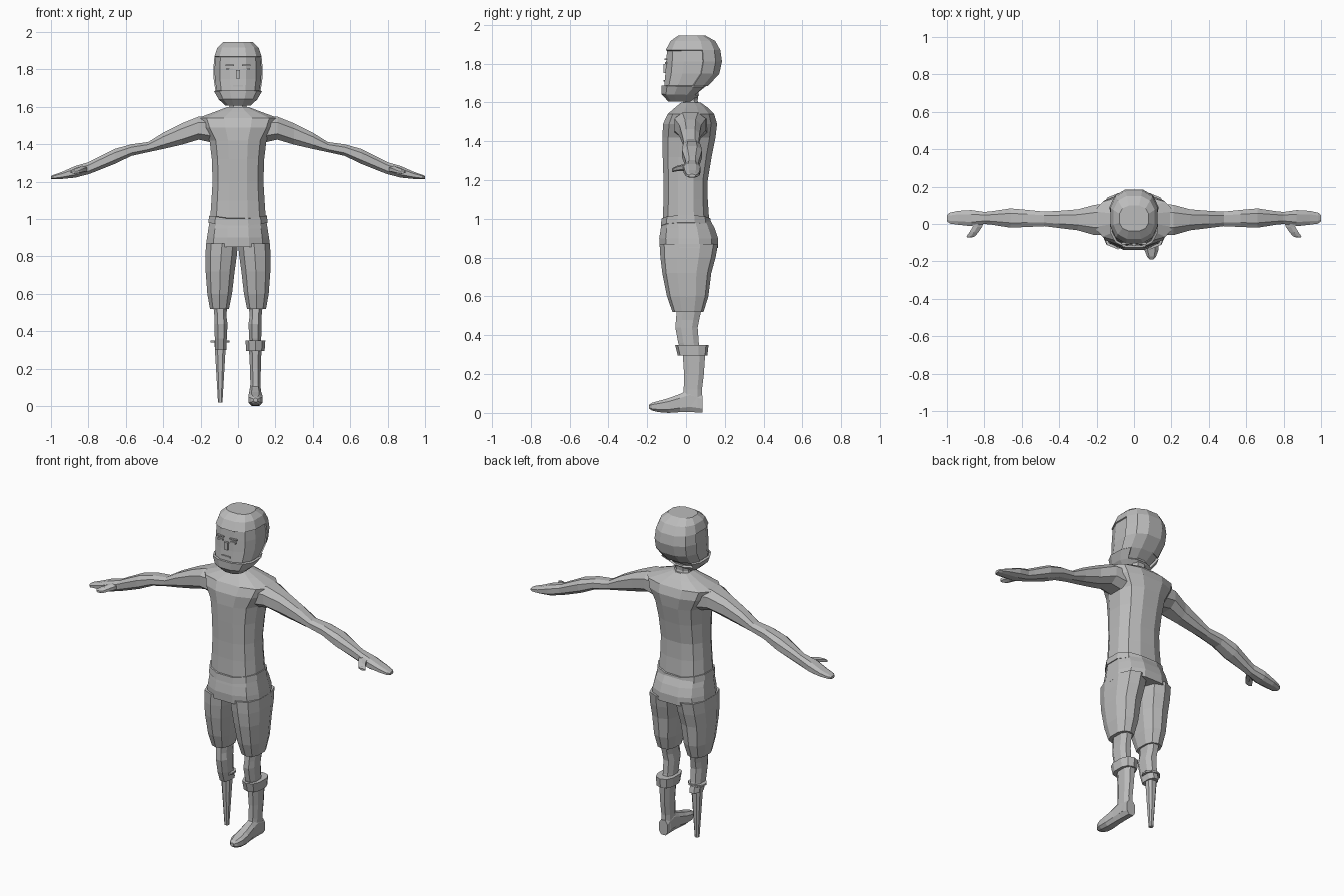
import bpy, bmesh, math
from mathutils import Vector

grey = bpy.data.materials.new("plain grey")
grey.diffuse_color = (0.5, 0.5, 0.5, 1)


def finish(name, bm):
    bmesh.ops.recalc_face_normals(bm, faces=bm.faces)
    me = bpy.data.meshes.new(name)
    bm.to_mesh(me)
    bm.free()
    me.materials.append(grey)
    ob = bpy.data.objects.new(name, me)
    bpy.context.collection.objects.link(ob)
    return ob


def ring(axis, pos, u0, u1, v0, v1, n, power, dip):
    """Rounded cross-section filling the rectangle u0..u1 by v0..v1 at pos along axis."""
    angles = [2 * math.pi * (i + 0.5) / n for i in range(n)]
    sup = lambda c: math.copysign(abs(c) ** power, c)
    mu = max(sup(math.cos(a)) for a in angles)
    mv = max(sup(math.sin(a)) for a in angles)
    pts = []
    for a in angles:
        s, t = sup(math.cos(a)) / mu, sup(math.sin(a)) / mv
        u = (u0 + u1) / 2 + s * (u1 - u0) / 2
        v = (v0 + v1) / 2 + t * (v1 - v0) / 2
        p = pos - dip * (1 - abs(s))
        pts.append({"x": (p, u, v), "y": (u, p, v), "z": (u, v, p)}[axis])
    return pts


def loft_bm(axis, rows, n=12, power=0.8, side=1, dip=0):
    bm = bmesh.new()
    rings = []
    for r in rows:
        rings.append([bm.verts.new((x * side, y, z))
                      for x, y, z in ring(axis, *r, n, power, dip)])
    for a, b in zip(rings, rings[1:]):
        for i in range(n):
            j = (i + 1) % n
            bm.faces.new((a[i], a[j], b[j], b[i]))
    bm.faces.new(rings[0])
    bm.faces.new(rings[-1])
    return bm


def loft(name, *args, **kw):
    return finish(name, loft_bm(*args, **kw))


def box(name, x, y, z, sx, sy, sz):
    bm = bmesh.new()
    bmesh.ops.create_cube(bm, size=1)
    for v in bm.verts:
        v.co = (x + v.co.x * sx, y + v.co.y * sy, z + v.co.z * sz)
    return finish(name, bm)


# Shirt, with sloping shoulders
loft("shirt", "z", [
    (0.98, -.150, .150, -.120, .120), (1.10, -.142, .142, -.116, .112),
    (1.20, -.136, .136, -.116, .112), (1.32, -.140, .140, -.120, .132),
    (1.42, -.152, .152, -.122, .152), (1.49, -.195, .195, -.118, .160),
    (1.54, -.215, .215, -.095, .145), (1.575, -.120, .120, -.055, .110),
    (1.60, -.055, .055, -.025, .075)])
# Shirt hem, dipping at front and back
loft("shirt_hem", "z", [(0.98, -.158, .158, -.130, .130),
                        (1.018, -.155, .155, -.126, .126)], dip=.024)
loft("neck", "z", [(1.57, -.055, .055, -.025, .075), (1.61, -.045, .045, -.012, .060),
                   (1.66, -.050, .050, -.015, .065)], n=8)

# Head, then hair and beard shells taken from the same form
HEAD = [(1.62, -.060, .060, -.085, .030), (1.65, -.092, .092, -.112, .060),
        (1.69, -.115, .115, -.112, .110), (1.75, -.124, .124, -.106, .165),
        (1.81, -.125, .125, -.102, .178), (1.865, -.120, .120, -.098, .170),
        (1.91, -.105, .105, -.075, .145), (1.938, -.075, .075, -.035, .095)]
loft("head", "z", HEAD)


def shell(name, keep, scale):
    bm = loft_bm("z", HEAD)
    bmesh.ops.recalc_face_normals(bm, faces=bm.faces)
    drop = [f for f in bm.faces if not keep(f.calc_center_median())]
    bmesh.ops.delete(bm, geom=drop, context="FACES")
    pivot = Vector((0, .03, 1.78))
    for v in bm.verts:
        v.co = pivot + (v.co - pivot) * scale
    ob = finish(name, bm)
    mod = ob.modifiers.new("thickness", "SOLIDIFY")
    mod.thickness = .012
    mod.offset = -1


shell("hair", lambda c: c.z > 1.87 or (c.y > .07 and c.z > 1.69), 1.05)
shell("beard", lambda c: c.z < 1.68 and c.y < .05, 1.02)

# Face details
for s, label in ((1, "left"), (-1, "right")):
    box(label + "_eyebrow", s * .043, -.104, 1.822, .045, .012, .008)
    box(label + "_eye", s * .043, -.104, 1.803, .035, .010, .010)
box("nose", 0, -.108, 1.775, .022, .018, .045)
box("mouth", 0, -.111, 1.712, .055, .010, .008)

# Shorts
loft("shorts_hips", "z", [(0.85, -.172, .172, -.135, .165), (0.90, -.166, .166, -.138, .165),
                          (0.95, -.158, .158, -.130, .148), (1.0, -.150, .150, -.120, .122)])

for s, label in ((1, "left"), (-1, "right")):
    loft(label + "_shorts_leg", "z", [
        (0.52, .048, .150, -.070, .090), (0.60, .032, .164, -.098, .115),
        (0.72, .018, .173, -.122, .130), (0.80, .007, .174, -.132, .152),
        (0.87, .000, .171, -.136, .165)], n=10, side=s)
    # Knee and upper shin
    loft(label + "_knee", "z", [
        (0.30, .062, .122, -.020, .080), (0.36, .060, .124, -.040, .066),
        (0.44, .056, .126, -.055, .060), (0.48, .062, .126, -.052, .068),
        (0.56, .056, .134, -.045, .085)], n=8, side=s)
    # Arm from shoulder to flattened fingertips
    loft(label + "_arm", "x", [
        (.12, -.060, .110, 1.405, 1.550), (.21, -.060, .102, 1.425, 1.548),
        (.30, -.034, .078, 1.398, 1.512), (.40, -.022, .070, 1.375, 1.462),
        (.48, -.012, .066, 1.358, 1.412), (.57, -.016, .075, 1.338, 1.400),
        (.66, -.020, .083, 1.295, 1.375), (.76, -.004, .068, 1.255, 1.325),
        (.80, .000, .064, 1.240, 1.304), (.87, -.012, .074, 1.222, 1.284),
        (.94, -.004, .070, 1.215, 1.253), (.985, .002, .060, 1.213, 1.237),
        (1.0, .015, .048, 1.215, 1.230)], n=8, side=s)
    # Thumb
    loft(label + "_thumb", "y", [
        (.020, .800, .865, 1.245, 1.288), (-.015, .812, .862, 1.248, 1.282),
        (-.045, .832, .880, 1.246, 1.274), (-.066, .850, .895, 1.242, 1.264),
        (-.073, .868, .890, 1.244, 1.258)], n=6, side=s)

# Boot: turned cuff, shaft and pointed foot
loft("boot_cuff", "z", [(0.295, .044, .142, -.042, .110), (0.35, .040, .146, -.056, .116)], n=10)
loft("boot_shaft", "z", [(0.03, .060, .122, -.020, .085), (0.12, .066, .120, -.012, .082),
                         (0.20, .064, .122, -.010, .092), (0.32, .058, .126, -.018, .100)], n=8)
loft("boot_foot", "y", [
    (.085, .064, .120, .002, .090), (.020, .062, .122, .004, .120),
    (-.030, .060, .124, .004, .098), (-.090, .056, .130, .000, .076),
    (-.140, .056, .130, .004, .062), (-.175, .070, .118, .012, .052),
    (-.190, .084, .104, .022, .042)], n=8, power=.7)

# Peg leg and its collar disc
loft("peg_leg", "z", [(0.02, -.107, -.083, .018, .042), (0.345, -.126, -.064, -.001, .061)], n=8)
loft("peg_collar", "z", [(0.340, -.146, -.046, -.022, .080), (0.350, -.146, -.046, -.022, .080)],
     n=10, power=1)
